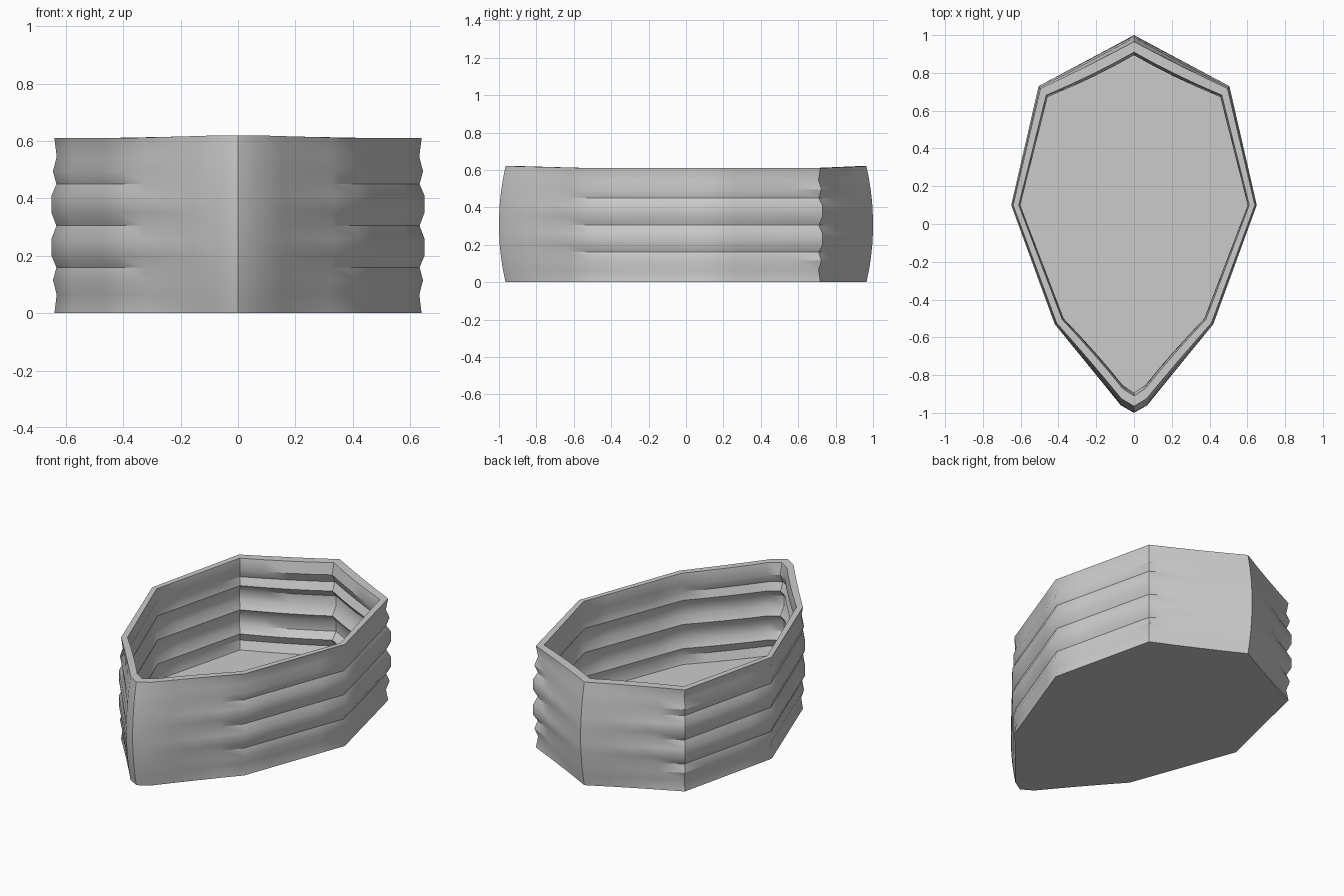
import bpy, bmesh, math
from mathutils import Vector

if "Cube" in bpy.data.objects:
    bpy.data.objects.remove(bpy.data.objects["Cube"])

gray = bpy.data.materials.new("warm_gray")
gray.use_nodes = True
COLOR = (0.6, 0.6, 0.6, 1)
gray.diffuse_color = COLOR
gray.node_tree.nodes["Principled BSDF"].inputs["Base Color"].default_value = COLOR

# Half outline from back tip to front tip: position, outward direction, rib weight
half = [((0, 1), (0, 1), 0),
        ((0.505, 0.73), (1, 1.2), 1),
        ((0.65, 0.1), (1, 0), 1),
        ((0.42, -0.53), (1, -0.6), 1),
        ((0.07, -0.96), (0.1, -1), 0),
        ((0, -1), (0, -1), 0)]
mirrored = [((-p[0], p[1]), (-d[0], d[1]), w) for p, d, w in half[-2:0:-1]]
corners = [(Vector(p), Vector(d), w) for p, d, w in half + mirrored]

# Subdivide each long side so the ribs fade towards the tips
stations = []
for i, (p, d, w) in enumerate(corners):
    q, e, v = corners[(i + 1) % len(corners)]
    steps = 4 if (q - p).length > 0.2 else 1
    for s in range(steps):
        t = s / steps
        stations.append((p.lerp(q, t), d.lerp(e, t), w + (v - w) * t))

# Wall profile: height and rib depth, symmetric about mid height
MID = 0.305
lower = [(0, -0.01), (0.065, -0.018), (0.115, -0.005), (0.16, -0.017),
         (0.2, 0), (0.26, 0)]
profile = lower + [(MID, -0.017)] + [(2 * MID - z, r) for z, r in reversed(lower)]


def ring(bm, z, rib, inner):
    verts = []
    for p, d, w in stations:
        if inner:
            off = -(0.07 - 0.04 * w) + (2 - w) * rib
        else:
            off = w * rib - (1 - w) * 0.035 * ((z - MID) / MID) ** 2
        xy = p + d * off
        lift = 0.01 * (1 - w) * max(0, z / MID - 1)
        verts.append(bm.verts.new((xy.x, xy.y, z + lift)))
    return verts


# Ribbed outer wall, rim, ribbed inner wall, then floor and underside
bm = bmesh.new()
rings = [ring(bm, z, r, False) for z, r in profile]
rings += [ring(bm, z, r, True) for z, r in reversed(profile[1:])]
n = len(stations)
for a, b in zip(rings, rings[1:]):
    for i in range(n):
        j = (i + 1) % n
        bm.faces.new((a[i], a[j], b[j], b[i]))
bm.faces.new(rings[0])
bm.faces.new(rings[-1])
bmesh.ops.recalc_face_normals(bm, faces=bm.faces)

mesh = bpy.data.meshes.new("ribbed_basin")
bm.to_mesh(mesh)
bm.free()
mesh.materials.append(gray)
basin = bpy.data.objects.new("ribbed_basin", mesh)
bpy.context.collection.objects.link(basin)
bpy.ops.object.select_all(action='DESELECT')
basin.select_set(True)
bpy.context.view_layer.objects.active = basin
bpy.ops.object.shade_smooth_by_angle(angle=math.radians(35))
